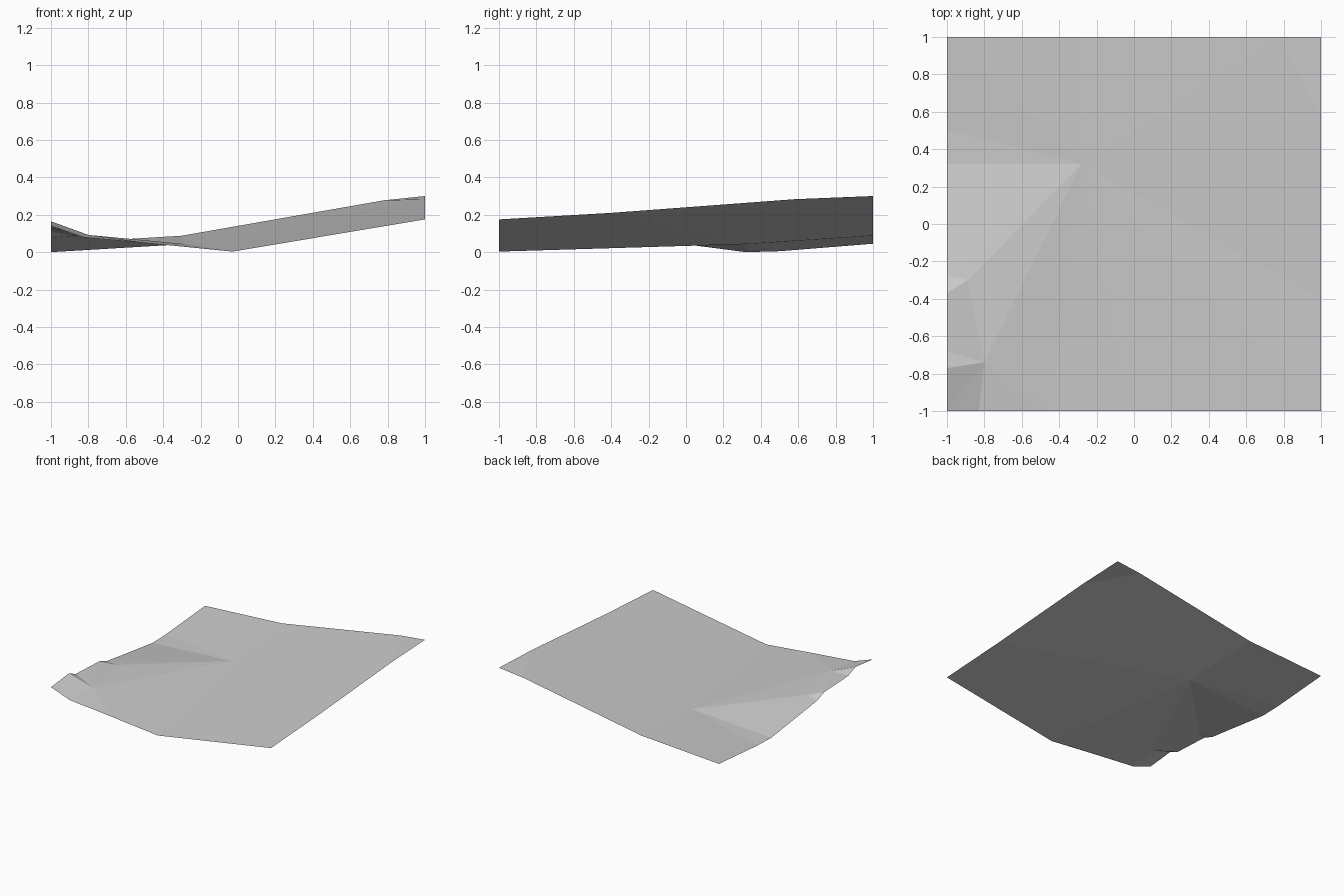
import bpy
import bmesh

# Remove the default object
default = bpy.data.objects.get("Cube")
if default:
    bpy.data.objects.remove(default, do_unlink=True)


def make_material(name, colour):
    """One flat colour, set for both viewport and render."""
    material = bpy.data.materials.new(name)
    material.use_nodes = True
    material.diffuse_color = colour
    shader = next(n for n in material.node_tree.nodes if n.type == 'BSDF_PRINCIPLED')
    shader.inputs["Base Color"].default_value = colour
    shader.inputs["Roughness"].default_value = 1
    return material


def add_fan(bm, hub, ring):
    """Triangles from one hub to each neighbouring pair of ring points."""
    for first, second in zip(ring, ring[1:]):
        bm.faces.new((hub, first, second))


bm = bmesh.new()

# Border of the ground sheet, as (position along the edge, height)
front = [bm.verts.new((x, -1, z)) for x, z in
         ((-1, .14), (-.83, .08), (-.45, .045), (-.03, .003), (1, .175))]
right = [bm.verts.new((1, y, z)) for y, z in
         ((-.4, .21), (.58, .283), (1, .3))]
back = [bm.verts.new((x, 1, z)) for x, z in
        ((.78, .277), (-.3, .088), (-1, .045))]
left = [bm.verts.new((-1, y, z)) for y, z in
        ((.5, .005), (.32, 0), (-.27, .077), (-.37, .113),
         (-.68, .127), (-.77, .165))]

# Inner points where the creases meet
valley = bm.verts.new((-.28, .32, .043))
ledge = bm.verts.new((-.89, -.3, .086))
knoll = bm.verts.new((-.8, -.74, .092))

# Broad slopes all around the valley point
add_fan(bm, valley, [knoll] + front[2:] + right[:2] + back + left[:3] + [ledge, knoll])

# Chipped corner between the right and back edges
bm.faces.new((right[1], right[2], back[0]))

# Small ridges along the raised front corner
add_fan(bm, knoll, [ledge] + left[3:] + front[:3])
add_fan(bm, ledge, left[2:4])

# Flat-shaded ground object
mesh = bpy.data.meshes.new("ground_sheet")
bm.to_mesh(mesh)
bm.free()
mesh.materials.append(make_material("light grey", (.6, .6, .6, 1)))
ground = bpy.data.objects.new("ground_sheet", mesh)
bpy.context.collection.objects.link(ground)
